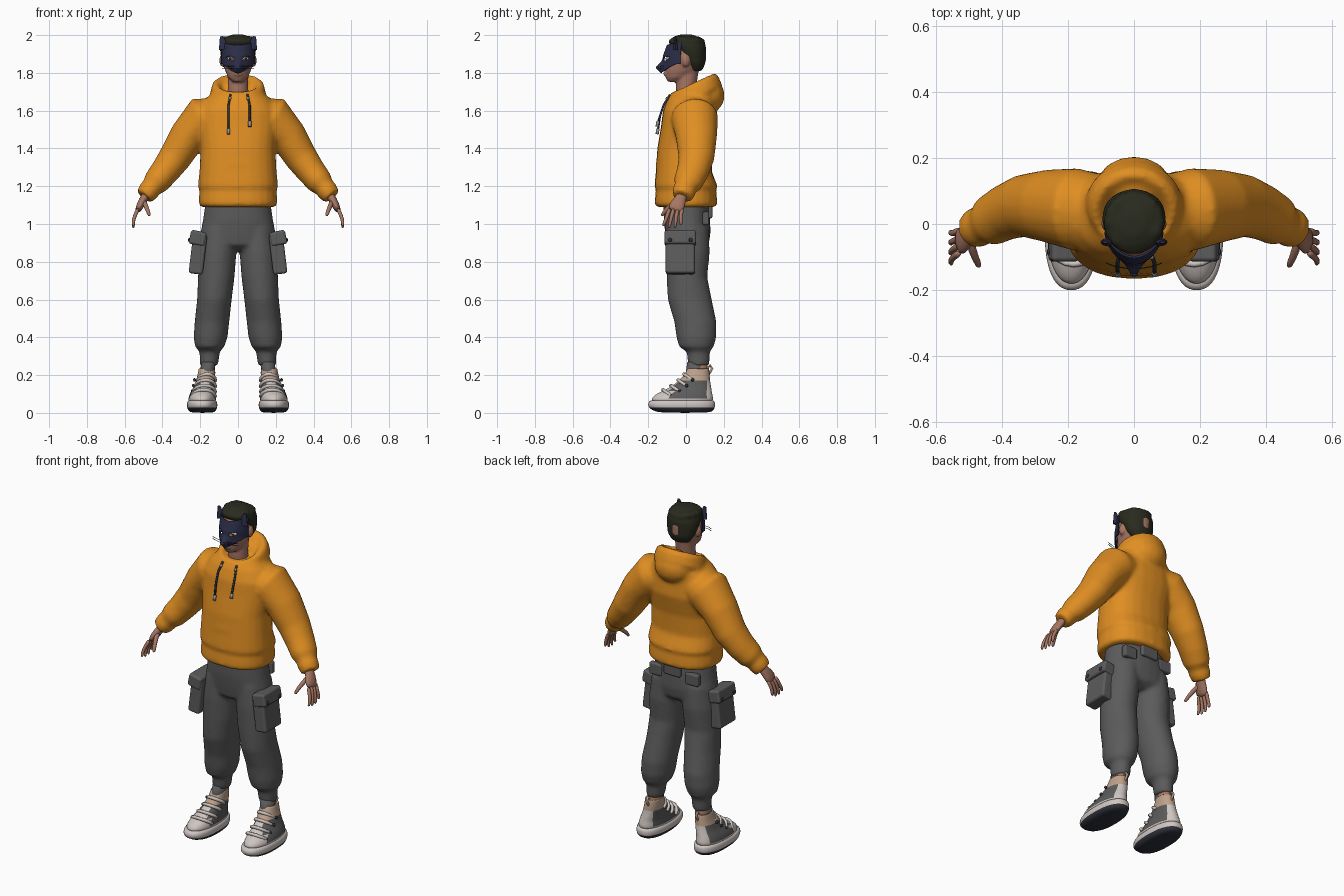
import bpy, bmesh, math, random
from mathutils import Vector as V, Matrix as M

random.seed(4)
if "Cube" in bpy.data.objects:
    bpy.data.objects.remove(bpy.data.objects["Cube"])


def material(name, *rgb):
    m = bpy.data.materials.new(name)
    m.use_nodes = True
    m.diffuse_color = (*rgb, 1)
    m.node_tree.nodes["Principled BSDF"].inputs["Base Color"].default_value = (*rgb, 1)
    return m


ORANGE = material("orange cloth", .74, .27, .016)
GRAY = material("gray cloth", .105, .105, .105)
SKIN = material("skin", .38, .18, .125)
HAIR = material("dark hair", .022, .024, .013)
NAVY = material("navy mask", .024, .027, .065)
WHITE = material("off white", .62, .56, .53)
TAN = material("tan suede", .52, .36, .26)
DARK = material("dark rubber", .028, .03, .042)
METAL = material("metal", .3, .3, .31)
Z = V((0, 0, 1))


def loft(bm, stations, n=20, ref=(0, 1, 0), up=None, power=1.0):
    """Skin closed rings (x, y, z, radius_a, radius_b) along a path."""
    pts = [V(s[:3]) for s in stations]
    rings = []
    for i, s in enumerate(stations):
        t = V(up) if up else pts[min(i + 1, len(pts) - 1)] - pts[max(i - 1, 0)]
        t.normalize()
        a = V(ref) - t * t.dot(V(ref))
        a.normalize()
        b = t.cross(a)
        ring = []
        for k in range(n):
            c, d = math.cos(math.tau * k / n), math.sin(math.tau * k / n)
            c = math.copysign(abs(c) ** power, c)
            d = math.copysign(abs(d) ** power, d)
            ring.append(bm.verts.new(pts[i] + a * c * s[3] + b * d * s[4]))
        rings.append(ring)
    for p, q in zip(rings, rings[1:]):
        for k in range(n):
            bm.faces.new((p[k], p[(k + 1) % n], q[(k + 1) % n], q[k]))
    bm.faces.new(rings[0][::-1])
    bm.faces.new(rings[-1])


def stack(bm, rows, n=24, power=1.0):
    """Level rings (z, cx, cy, rx, ry)."""
    loft(bm, [(x, y, z, rx, ry) for z, x, y, rx, ry in rows], n, (1, 0, 0), Z, power)


def tube(bm, points, r, n=8, tip=1.0):
    last = len(points) - 1
    loft(bm, [(*p, *[r * (1 + (tip - 1) * i / last)] * 2) for i, p in enumerate(points)],
         n, (.31, .9, .2))


def ball(bm, loc, size):
    bmesh.ops.create_uvsphere(bm, u_segments=16, v_segments=10, radius=1,
                              matrix=M.Translation(loc) @ M.Diagonal((*size, 1)))


def box(bm, loc, size, tilt=0):
    bmesh.ops.create_cube(bm, size=1, matrix=M.Translation(loc) @ M.Rotation(tilt, 4, "Y")
                          @ M.Diagonal((*size, 1)))


def mirror(bm):
    new = bmesh.ops.duplicate(bm, geom=bm.verts[:] + bm.edges[:] + bm.faces[:])["geom"]
    for v in new:
        if isinstance(v, bmesh.types.BMVert):
            v.co.x *= -1


def make(name, bm, mats, rule=None, voxel=0, subdiv=0, bevel=0, solid=0, both=False):
    if both:
        mirror(bm)
    bmesh.ops.recalc_face_normals(bm, faces=bm.faces[:])
    for f in bm.faces:
        f.smooth = True
        if rule:
            f.material_index = rule(f.calc_center_median(), f.normal)
    me = bpy.data.meshes.new(name)
    bm.to_mesh(me)
    bm.free()
    for m in mats:
        me.materials.append(m)
    ob = bpy.data.objects.new(name, me)
    bpy.context.collection.objects.link(ob)
    if solid:
        ob.modifiers.new("thickness", "SOLIDIFY").thickness = solid
    if bevel:
        b = ob.modifiers.new("bevel", "BEVEL")
        b.width, b.segments, b.harden_normals = bevel, 3, True
    if voxel:
        r = ob.modifiers.new("merge", "REMESH")
        r.mode, r.voxel_size, r.use_smooth_shade = "VOXEL", voxel, True
        s = ob.modifiers.new("soften", "SMOOTH")
        s.factor, s.iterations = .5, 6
    if subdiv:
        s = ob.modifiers.new("round", "SUBSURF")
        s.levels = s.render_levels = subdiv
    return ob


# Hoodie: sleeves, torso, tilted hood collar and hanging hood, merged
bm = bmesh.new()
loft(bm, [(.10, .04, 1.57, .11, .10), (.18, .045, 1.56, .125, .12), (.265, .055, 1.465, .11, .098),
          (.335, .055, 1.35, .095, .087), (.39, .035, 1.275, .085, .077),
          (.435, .01, 1.22, .078, .07), (.457, -.002, 1.195, .06, .055),
          (.475, -.01, 1.172, .062, .057), (.497, -.02, 1.145, .054, .048)])
mirror(bm)
stack(bm, [(1.09, 0, 0, .20, .158), (1.11, 0, 0, .208, .166), (1.16, 0, 0, .206, .162),
           (1.175, 0, 0, .203, .158), (1.20, 0, 0, .213, .167), (1.28, 0, -.012, .204, .148),
           (1.40, 0, -.005, .198, .147), (1.52, 0, .018, .215, .15), (1.60, 0, .02, .212, .142),
           (1.66, 0, .03, .175, .13), (1.70, 0, .035, .13, .11)], power=.85)
loft(bm, [(0, .04, 1.62, .15, .13), (0, .055, 1.68, .15, .148), (0, .045, 1.735, .138, .135),
          (0, .035, 1.75, .12, .118), (0, .03, 1.735, .1, .1), (0, .02, 1.69, .075, .075)],
     24, (1, 0, 0), (0, -.4, .9))
ball(bm, (0, .115, 1.68), (.115, .09, .095))
ball(bm, (0, -.11, 1.31), (.13, .05, .085))
make("hoodie", bm, [ORANGE], voxel=.011)

# Drawstrings with metal tips
cords, tips = bmesh.new(), bmesh.new()
for x, z in ((-.05, 1.50), (.062, 1.54)):
    tube(cords, [(x * .8, -.085, 1.685), (x, -.118, 1.63), (x, -.138, 1.57), (x, -.148, z)], .006)
    tube(tips, [(x, -.148, z + .005), (x, -.153, z - .025)], .009)
    ball(tips, (x * .85, -.1, 1.665), (.008, .008, .008))
make("drawstrings", cords, [DARK])
make("drawstring_tips", tips, [METAL])

# Trousers: hips and baggy gathered legs, merged
bm = bmesh.new()
loft(bm, [(.10, .01, .98, .09, .11), (.108, .01, .85, .10, .116), (.115, .005, .72, .097, .108),
          (.125, .02, .6, .092, .117), (.138, .05, .48, .092, .112), (.145, .055, .40, .09, .106),
          (.15, .055, .35, .078, .092), (.15, .065, .325, .054, .062),
          (.152, .067, .27, .05, .058), (.155, .067, .25, .046, .054)], 20, (1, 0, 0), -Z)
mirror(bm)
stack(bm, [(1.13, 0, 0, .17, .12), (1.02, 0, .005, .186, .123), (.95, 0, .01, .20, .12),
           (.89, 0, .01, .195, .11), (.86, 0, .01, .15, .07)], power=.9)
make("trousers", bm, [GRAY], voxel=.011)

# Cargo pockets, flaps, buttons and waist tabs
bm = bmesh.new()
box(bm, (.212, -.03, .84), (.075, .155, .21), -.12)
box(bm, (.213, -.03, .925), (.085, .168, .075), -.2)
make("cargo_pockets", bm, [GRAY], bevel=.014, both=True)
bm = bmesh.new()
for y in (-.085, .025):
    ball(bm, (.258, y, .915), (.006, .011, .011))
make("pocket_buttons", bm, [DARK], both=True)
bm = bmesh.new()
box(bm, (0, .125, 1.065), (.11, .03, .07))
for x in (-.12, .12):
    box(bm, (x, .105, 1.03), (.085, .035, .07))
make("back_waist_tabs", bm, [GRAY], bevel=.01)

# Ankles and socks
bm = bmesh.new()
stack(bm, [(.15, .163, .07, .036, .045), (.3, .153, .07, .036, .045)], 16)
make("ankles", bm, [SKIN], both=True)
bm = bmesh.new()
stack(bm, [(.15, .167, .045, .038, .05), (.22, .162, .05, .038, .05),
           (.27, .156, .055, .038, .048)], 16)
make("socks", bm, [GRAY], both=True)

# Shoe soles: dark tread under a pale midsole
bm = bmesh.new()
stack(bm, [(0, .187, -.005, .062, .135), (.012, .19, -.015, .074, .16),
           (.028, .19, -.022, .08, .176), (.045, .19, -.024, .082, .18),
           (.062, .19, -.022, .078, .174), (.07, .19, -.02, .07, .165)], 28, .85)
make("shoe_soles", bm, [WHITE, DARK], lambda c, n: int(c.z < .03), subdiv=1, both=True)


# Shoe uppers: pale toe, gray side panels, tan collar
def shoe_rule(c, n):
    if c.z > .165:
        return 1
    return 2 if -.08 < c.y < .11 and .08 < c.z < .165 and abs(n.x) > .45 else 0


bm = bmesh.new()
stack(bm, [(.05, .19, -.02, .075, .166), (.075, .19, -.02, .074, .166), (.1, .188, -.01, .068, .15),
           (.115, .185, .005, .063, .132), (.13, .18, .02, .058, .115), (.15, .176, .033, .054, .098),
           (.17, .172, .045, .051, .083), (.2, .167, .058, .047, .068), (.225, .165, .063, .045, .06),
           (.24, .164, .066, .043, .056), (.225, .164, .066, .036, .045)], 28, .92)
make("shoe_uppers", bm, [WHITE, TAN, GRAY], shoe_rule, subdiv=1, both=True)

# Shoe straps, strap studs and heel loops
bm, studs = bmesh.new(), bmesh.new()
for y, z, w in ((-.122, .122, .062), (-.08, .145, .058), (-.042, .174, .053), (-.01, .205, .047)):
    arc = [math.pi * k / 8 for k in range(9)]
    tube(bm, [(.183 - (z - .12) * .2 + w * math.cos(a), y + .05 * (1 - math.sin(a)),
               z - .035 * (1 - math.sin(a))) for a in arc], .0095)
    ball(studs, (.183 + w, y + .045, z - .03), (.008, .009, .009))
make("shoe_straps", bm, [WHITE], both=True)
make("strap_studs", studs, [DARK], both=True)
bm = bmesh.new()
tube(bm, [(.164, .118, .20), (.164, .138, .235), (.164, .128, .252), (.164, .112, .235)], .007)
make("heel_loops", bm, [TAN], both=True)

# Hands: palm, four fingers and a thumb
bm = bmesh.new()
loft(bm, [(.465, -.008, 1.185, .028, .024), (.495, -.025, 1.14, .028, .022),
          (.515, -.045, 1.105, .042, .022), (.533, -.06, 1.065, .044, .016)], 14)
for k in range(4):
    y, drop = -.094 + .023 * k, (.012, 0, .002, .02)[k]
    tube(bm, [(.527, y + .008, 1.085), (.546, y - .005, 1.045), (.556, y - .018 + .006 * k, 1.01),
              (.553, y - .028 + .008 * k, .975 + drop)], .0125, 8, .65)
tube(bm, [(.50, -.04, 1.125), (.488, -.085, 1.095), (.475, -.115, 1.065),
          (.468, -.13, 1.04)], .0155, 8, .6)
make("hands", bm, [SKIN], subdiv=1, both=True)

# Head and neck with ears, merged
bm = bmesh.new()
stack(bm, [(1.752, 0, -.062, .028, .035), (1.775, 0, -.046, .052, .062), (1.81, 0, -.022, .068, .09),
           (1.86, 0, 0, .08, .105), (1.92, 0, .005, .084, .102), (1.965, 0, .005, .07, .08),
           (1.98, 0, 0, .04, .05)])
stack(bm, [(1.62, 0, .015, .064, .06), (1.72, 0, 0, .054, .054), (1.82, 0, .01, .056, .058)])
ball(bm, (0, -.107, 1.795), (.024, .014, .013))
for s in (-1, 1):
    ball(bm, (s * .085, .0, 1.865), (.014, .022, .034))
make("head", bm, [SKIN], voxel=.007)

# Short hair with tufts over the crown and forehead
bm = bmesh.new()
stack(bm, [(1.81, 0, .052, .055, .032), (1.85, 0, .045, .081, .058), (1.90, 0, .03, .094, .075),
           (1.94, 0, .013, .097, .093), (1.97, 0, 0, .088, .095), (1.99, 0, 0, .064, .068),
           (2.003, 0, 0, .03, .035)])
for k in range(16):
    a = math.tau * k / 16
    ball(bm, (.068 * math.cos(a), .006 + .07 * math.sin(a), 1.972 + random.uniform(-.008, .005)),
         (.026, .026, .02))
make("hair", bm, [HAIR], voxel=.008)

# Cat mask: curved shell with eye openings and a raised muzzle
bm = bmesh.new()
NU, NV, grid = 56, 28, []
for i in range(NU + 1):
    a = math.radians(-76 + 152 * i / NU)
    s = abs(math.sin(a))
    low, high = 1.797 + .05 * min(1, s * 1.1) ** 1.4, 1.945 + .015 * s
    col = []
    for j in range(NV + 1):
        z = low + (high - low) * j / NV
        x = .092 * math.sin(a)
        y = -.122 * math.cos(a) + max(0, z - 1.89) * .35 * math.cos(a)
        y -= .034 * math.exp(-(x / .022) ** 2 - ((z - 1.828) / .028) ** 2)
        col.append(bm.verts.new((x, y, z)))
    grid.append(col)
for p, q in zip(grid, grid[1:]):
    for j in range(NV):
        c = (p[j].co + q[j + 1].co) / 2
        if ((abs(c.x) - .042) / .021) ** 2 + ((c.z - 1.876 - (abs(c.x) - .042) * .3) / .011) ** 2 > 1:
            bm.faces.new((p[j], q[j], q[j + 1], p[j + 1]))
make("cat_mask", bm, [NAVY], solid=.006)

# Mask ears, nose tip and whiskers
bm = bmesh.new()
for s in (-1, 1):
    bmesh.ops.create_cone(bm, cap_ends=True, segments=16, radius1=.029, radius2=.009, depth=.07,
                          matrix=M.Translation((s * .08, -.055, 1.96)) @ M.Rotation(s * .2, 4, "Y")
                          @ M.Diagonal((1, .45, 1, 1)))
ball(bm, (0, -.148, 1.828), (.013, .012, .01))
make("mask_ears_and_nose", bm, [NAVY], bevel=.004)
bm = bmesh.new()
for z in (1.822, 1.834):
    tube(bm, [(.018, -.135, z), (.06, -.128, z + .003), (.085, -.118, z + .002)], .0016, 6)
make("whiskers", bm, [DARK], both=True)

# Eyes
bm = bmesh.new()
ball(bm, (.041, -.094, 1.876), (.016, .012, .008))
make("eyes", bm, [WHITE], both=True)
bm = bmesh.new()
ball(bm, (.041, -.105, 1.876), (.006, .003, .006))
make("pupils", bm, [DARK], both=True)
